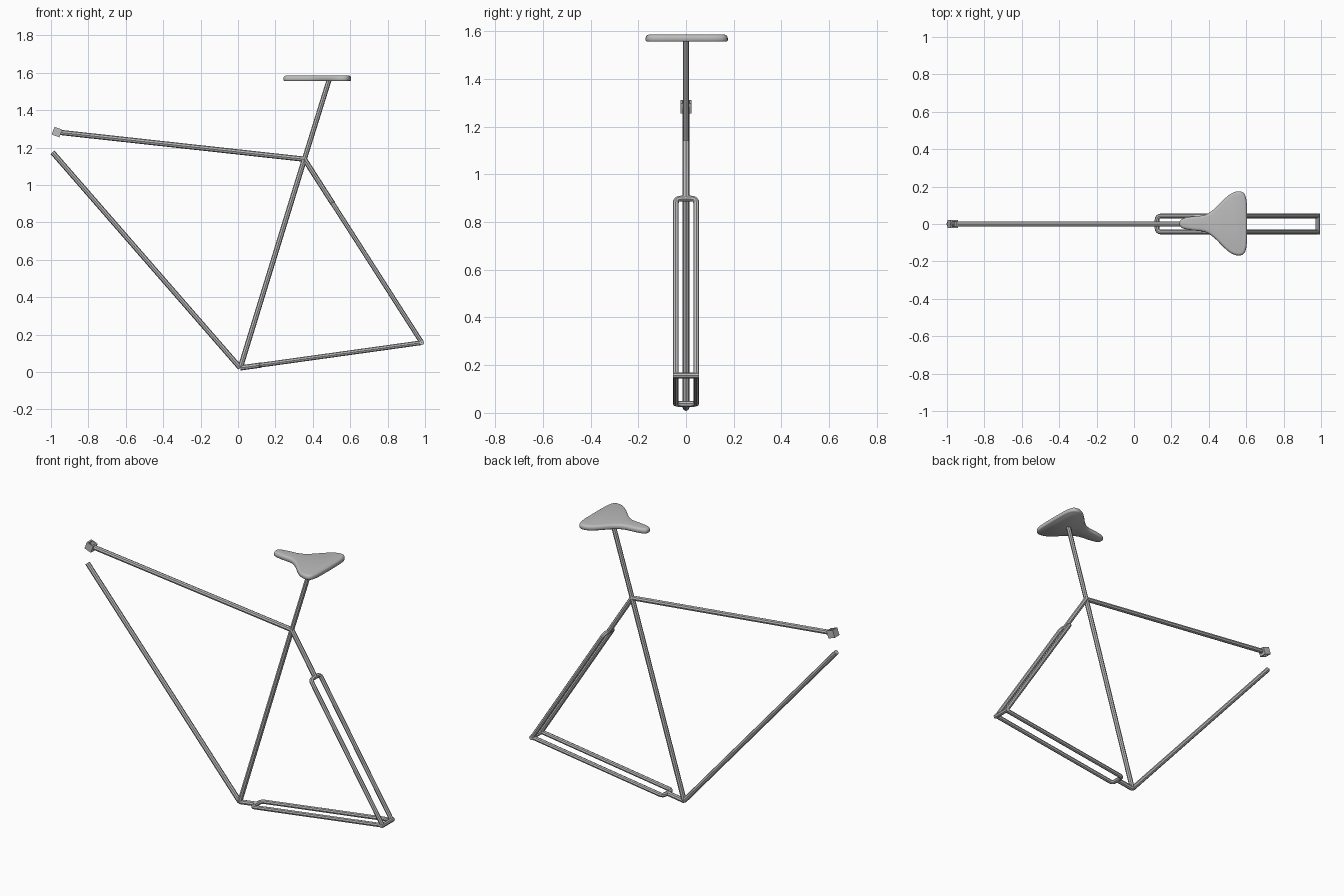
import bpy, bmesh
from math import radians
from mathutils import Vector

cube = bpy.data.objects.get("Cube")
if cube:
    bpy.data.objects.remove(cube)

grey = bpy.data.materials.new("satin_grey")
grey.use_nodes = True
COLOR = (0.5, 0.5, 0.5, 1)
grey.diffuse_color = COLOR
grey.node_tree.nodes["Principled BSDF"].inputs["Base Color"].default_value = COLOR


def add_mesh(name, bm):
    mesh = bpy.data.meshes.new(name)
    bm.to_mesh(mesh)
    bm.free()
    obj = bpy.data.objects.new(name, mesh)
    bpy.context.collection.objects.link(obj)
    mesh.materials.append(grey)
    return obj


def smooth(obj, angle=40):
    bpy.ops.object.select_all(action='DESELECT')
    obj.select_set(True)
    bpy.context.view_layer.objects.active = obj
    bpy.ops.object.shade_smooth_by_angle(angle=radians(angle))


def tube(name, points, radius):
    """Round capped tube swept along a polyline."""
    curve = bpy.data.curves.new(name, 'CURVE')
    curve.dimensions = '3D'
    curve.bevel_depth = radius
    curve.bevel_resolution = 2
    curve.use_fill_caps = True
    spline = curve.splines.new('POLY')
    spline.points.add(len(points) - 1)
    for point, co in zip(spline.points, points):
        point.co = (*co, 1)
    curve.materials.append(grey)
    obj = bpy.data.objects.new(name, curve)
    bpy.context.collection.objects.link(obj)
    bpy.ops.object.select_all(action='DESELECT')
    obj.select_set(True)
    bpy.context.view_layer.objects.active = obj
    bpy.ops.object.convert(target='MESH')
    smooth(bpy.context.object)


R = 0.014
RAIL = 0.0125
HALF = 0.043
bracket = Vector((0.012, 0, 0.022))
cluster = Vector((0.355, 0, 1.138))
saddle_base = Vector((0.488, 0, 1.565))
axle = Vector((0.983, 0, 0.157))

# Main triangle and seat post
tube("seat_tube", [bracket, cluster], R)
tube("seat_post", [cluster, saddle_base], R * 0.95)
tube("top_tube", [cluster, (-0.95, 0, 1.281)], R)
tube("down_tube", [bracket, (-0.992, 0, 1.175)], R)


# Rear stays: a single stem that splits into a rounded two-rail fork
def stay(name, start, split):
    along = (axle - start).normalized()
    side = Vector((0, 1, 0))
    fork = start + along * split
    tube(name + "_stem", [start, fork], R)
    bend = 0.022
    path = []
    for s in (1, -1):
        corner = fork + side * s * HALF
        a, b = corner - side * s * bend, corner + along * bend
        arc = [a.lerp(corner, t).lerp(corner.lerp(b, t), t)
               for t in (0, 0.25, 0.5, 0.75, 1)]
        leg = [*arc, axle + side * s * HALF]
        path += leg[::-1] if s == 1 else leg
    tube(name + "_fork", path, RAIL)


stay("chain_stay", bracket, 0.112)
stay("seat_stay", cluster, 0.285)
tube("rear_axle", [axle - Vector((0, 0.055, 0)), axle + Vector((0, 0.055, 0))], RAIL)

# Head tube block: short square sleeve, open along its tilted axis
bm = bmesh.new()
bmesh.ops.create_cube(bm, size=0.044)
bm.normal_update()
ends = [f for f in bm.faces if abs(f.normal.z) > 0.9]
bmesh.ops.inset_individual(bm, faces=ends, thickness=0.011)
bmesh.ops.bridge_loops(bm, edges=[e for f in ends for e in f.edges])
bmesh.ops.delete(bm, geom=ends, context='FACES_ONLY')
head = add_mesh("head_sleeve", bm)
head.location = (-0.968, 0, 1.283)
head.rotation_euler.y = radians(20)

# Saddle: mirrored half outline, rounded over the top edge
half = [(0.245, 0.012), (0.262, 0.027), (0.31, 0.037), (0.38, 0.046),
        (0.43, 0.078), (0.48, 0.128), (0.52, 0.16), (0.56, 0.172),
        (0.589, 0.16), (0.602, 0.12), (0.605, 0.05)]
outline = [Vector(p) for p in half] + [Vector((x, -y)) for x, y in reversed(half)]


def spline_point(i, t):
    n = len(outline)
    a, b, c, d = (outline[(i + k) % n] for k in (-1, 0, 1, 2))
    return 0.5 * (2 * b + (c - a) * t + (2 * a - 5 * b + 4 * c - d) * t ** 2
                  + (3 * b - a - 3 * c + d) * t ** 3)


ring = [spline_point(i, t) for i in range(len(outline)) for t in (0, 0.33, 0.67)]
bm = bmesh.new()
base = bm.faces.new([bm.verts.new((p.x, p.y + 0.003, 1.556)) for p in ring])
grown = bmesh.ops.extrude_face_region(bm, geom=[base], use_keep_orig=True)["geom"]
top_verts = [g for g in grown if isinstance(g, bmesh.types.BMVert)]
bmesh.ops.translate(bm, verts=top_verts, vec=(0, 0, 0.029))
top = next(g for g in grown if isinstance(g, bmesh.types.BMFace))
bmesh.ops.bevel(bm, geom=list(top.edges), offset=0.014, segments=4,
                profile=0.5, affect='EDGES')
bmesh.ops.bevel(bm, geom=[e for e in bm.edges if all(v.co.z < 1.557 for v in e.verts)],
                offset=0.004, segments=1, affect='EDGES')
bmesh.ops.recalc_face_normals(bm, faces=bm.faces)
smooth(add_mesh("saddle", bm), 50)
